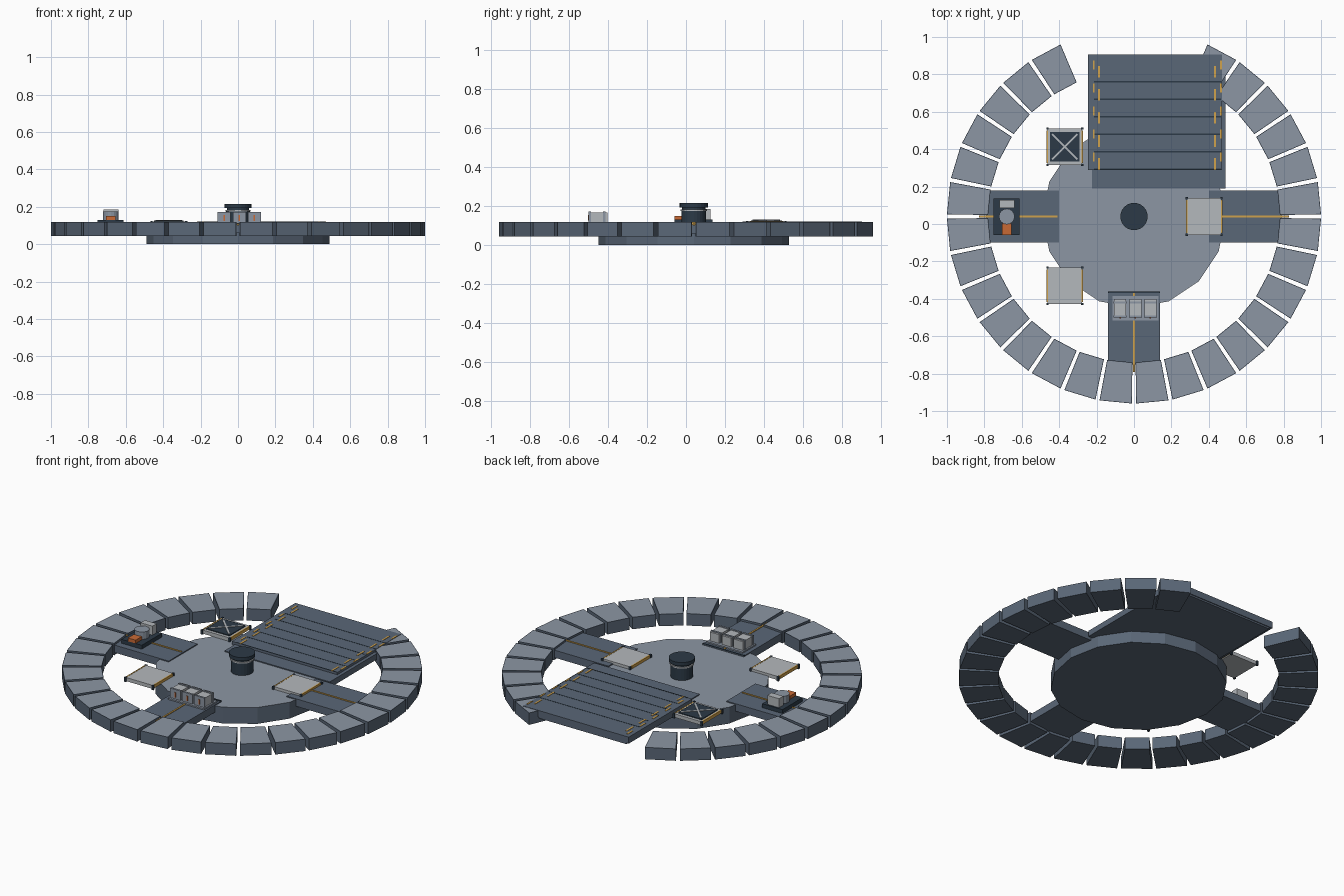
import bpy, bmesh, math
from mathutils import Matrix

if "Cube" in bpy.data.objects:
    bpy.data.objects.remove(bpy.data.objects["Cube"], do_unlink=True)


def material(name, hex_code):
    rgb = [int(hex_code[i:i + 2], 16) / 255 for i in (0, 2, 4)]
    lin = [c / 12.92 if c < 0.04 else ((c + 0.055) / 1.055) ** 2.4 for c in rgb]
    m = bpy.data.materials.new(name)
    m.use_nodes = True
    m.diffuse_color = (*lin, 1)
    m.node_tree.nodes["Principled BSDF"].inputs["Base Color"].default_value = (*lin, 1)
    return m


HULL = material("pale hull", "8c96a3")
SLATE = material("slate deck", "5a6777")
NAVY = material("dark navy", "2c3a47")
PALE = material("light grey", "b4b8bc")
AMBER = material("amber paint", "d0a24c")
ORANGE = material("orange", "c96a35")
CY = 0.04      # ring centre in y


def finish(name, bm, *mats):
    bmesh.ops.recalc_face_normals(bm, faces=bm.faces)
    mesh = bpy.data.meshes.new(name)
    bm.to_mesh(mesh)
    bm.free()
    for m in mats:
        mesh.materials.append(m)
    ob = bpy.data.objects.new(name, mesh)
    bpy.context.collection.objects.link(ob)
    return ob


def add_box(bm, x0, x1, y0, y1, z0, z1, turn=0):
    mat = (Matrix.Translation(((x0 + x1) / 2, (y0 + y1) / 2, (z0 + z1) / 2))
           @ Matrix.Rotation(turn, 4, 'Z')
           @ Matrix.Diagonal((x1 - x0, y1 - y0, z1 - z0, 1)))
    bmesh.ops.create_cube(bm, size=1, matrix=mat)


def boxes(name, mat, *items):
    bm = bmesh.new()
    for it in items:
        add_box(bm, *it)
    return finish(name, bm, mat)


def cylinder(name, mat, x, y, r, z0, z1, sides=24):
    bm = bmesh.new()
    bmesh.ops.create_cone(bm, cap_ends=True, segments=sides, radius1=r, radius2=r, depth=z1 - z0,
                          matrix=Matrix.Translation((x, y, (z0 + z1) / 2)))
    return finish(name, bm, mat)


def paint_top(ob, mat, level):
    ob.data.materials.append(mat)
    for p in ob.data.polygons:
        if p.normal.z > 0.9 and p.center.z > level:
            p.material_index = len(ob.data.materials) - 1


# Outer ring of wedge blocks, open at the back
STEP = math.tau / 32
bm = bmesh.new()
for i in range(32):
    a0, a1 = i * STEP + 0.011, (i + 1) * STEP - 0.011
    if abs((a0 + a1) / 2 - math.pi / 2) < 2 * STEP:
        continue
    rim = [(r * math.cos(a), CY + r * math.sin(a))
           for r, a in ((0.78, a0), (1, a0), (1, a1), (0.78, a1))]
    low = bm.faces.new([bm.verts.new((x, y, 0.045)) for x, y in rim])
    ext = bmesh.ops.extrude_face_region(bm, geom=[low], use_keep_orig=True)
    bmesh.ops.translate(bm, vec=(0, 0, 0.073),
                        verts=[v for v in ext["geom"] if isinstance(v, bmesh.types.BMVert)])
bmesh.ops.recalc_face_normals(bm, faces=bm.faces)
tops = [f for f in bm.faces if f.normal.z > 0.9]
bmesh.ops.inset_individual(bm, faces=tops, thickness=0.006)
for f in tops:
    f.material_index = 1
finish("ring_blocks", bm, SLATE, HULL)

# Central platform
disc = cylinder("central_platform", SLATE, 0, CY, 0.49, 0, 0.1, 16)
paint_top(disc, HULL, 0.09)

# Walkways between platform and ring, with guide lines
for name, turn in (("left", 0), ("right", math.pi), ("front", -math.pi / 2)):
    for part, mat, dims in (("walkway", SLATE, (0.4, 0.79, -0.14, 0.14, 0.06, 0.106)),
                            ("guide_line", AMBER, (0.41, 0.83, -0.005, 0.005, 0.1, 0.11))):
        ob = boxes(f"{name}_{part}", mat, dims)
        ob.data.transform(Matrix.Translation((0, CY, 0)) @ Matrix.Rotation(turn, 4, 'Z'))

# Landing deck: base, raised deck, seams and edge dashes
boxes("deck_base", SLATE, (-0.225, 0.49, 0.19, 0.9, 0.07, 0.106))
boxes("raised_deck", SLATE, (-0.245, 0.47, 0.29, 0.905, 0.08, 0.12))
boxes("deck_seams", NAVY, *[(-0.215, 0.465, y - 0.003, y + 0.003, 0.118, 0.121)
                            for y in [0.293 + 0.0935 * i for i in range(6)]])
dashes = []
for i in range(5):
    y = 0.29 + 0.123 * i
    dashes += [(x - 0.005, x + 0.005, y, y + 0.064, 0.118, 0.122) for x in (-0.188, 0.433)]
    dashes += [(x - 0.005, x + 0.005, y + 0.045, y + 0.093, 0.118, 0.122) for x in (-0.215, 0.465)]
boxes("deck_dashes", AMBER, *dashes)

# Control tower
cylinder("tower_body", NAVY, 0, CY, 0.063, 0.1, 0.175)
cylinder("tower_band", PALE, 0, CY, 0.068, 0.175, 0.183)
cylinder("tower_neck", NAVY, 0, CY, 0.06, 0.183, 0.193)
cylinder("tower_cap", NAVY, 0, CY, 0.073, 0.193, 0.215)


# Square pads with amber side strips and corner posts
def pad(name, x, y, top):
    w, d = 0.093, 0.098
    boxes(name, PALE, (x - w, x + w, y - d, y + d, top - 0.022, top))
    boxes(name + "_strips", AMBER, *[(x + s * w - 0.004, x + s * w + 0.004, y - d + 0.01, y + d - 0.01,
                                      top - 0.016, top + 0.001) for s in (-1, 1)])
    boxes(name + "_posts", NAVY, *[(x + s * w - 0.006, x + s * w + 0.006, y + t * d - 0.006,
                                    y + t * d + 0.006, top - 0.026, top + 0.002)
                                   for s in (-1, 1) for t in (-1, 1)])


pad("right_rear_pad", -0.37, 0.413, 0.122)
pad("right_front_pad", -0.37, -0.33, 0.115)
pad("left_pad", 0.375, 0.04, 0.117)
boxes("marked_panel", NAVY, (-0.45, -0.292, 0.334, 0.492, 0.12, 0.127))
boxes("cross_mark", PALE, *[(-0.465, -0.275, 0.408, 0.418, 0.124, 0.13, s * math.pi / 4)
                            for s in (-1, 1)])

# Cargo containers on the front walkway
boxes("cargo_tray", HULL, (-0.115, 0.13, -0.515, -0.385, 0.1, 0.114))
boxes("cargo_bar", NAVY, (-0.14, 0.14, -0.37, -0.36, 0.1, 0.109))
for i, name in enumerate(("right", "middle", "left")):
    x = -0.074 + i * 0.081
    boxes(name + "_container", PALE, (x - 0.032, x + 0.032, -0.5, -0.402, 0.114, 0.168))
    boxes(name + "_container_ribs", HULL, *[(x - 0.035, x + 0.035, y - 0.006, y + 0.006, 0.112, 0.172)
                                            for y in (-0.495, -0.42)])
    boxes(name + "_container_mark", ORANGE, (x - 0.004, x + 0.004, -0.504, -0.5, 0.125, 0.155))

# Machinery unit on the right walkway
boxes("machine_base", NAVY, (-0.75, -0.612, -0.058, 0.137, 0.1, 0.13))
boxes("machine_cabinet", PALE, (-0.72, -0.64, 0.085, 0.127, 0.13, 0.185))
cylinder("machine_tank", HULL, -0.68, CY, 0.042, 0.13, 0.175, 16)
boxes("machine_drawer", ORANGE, (-0.706, -0.654, -0.058, 0.002, 0.13, 0.15))
